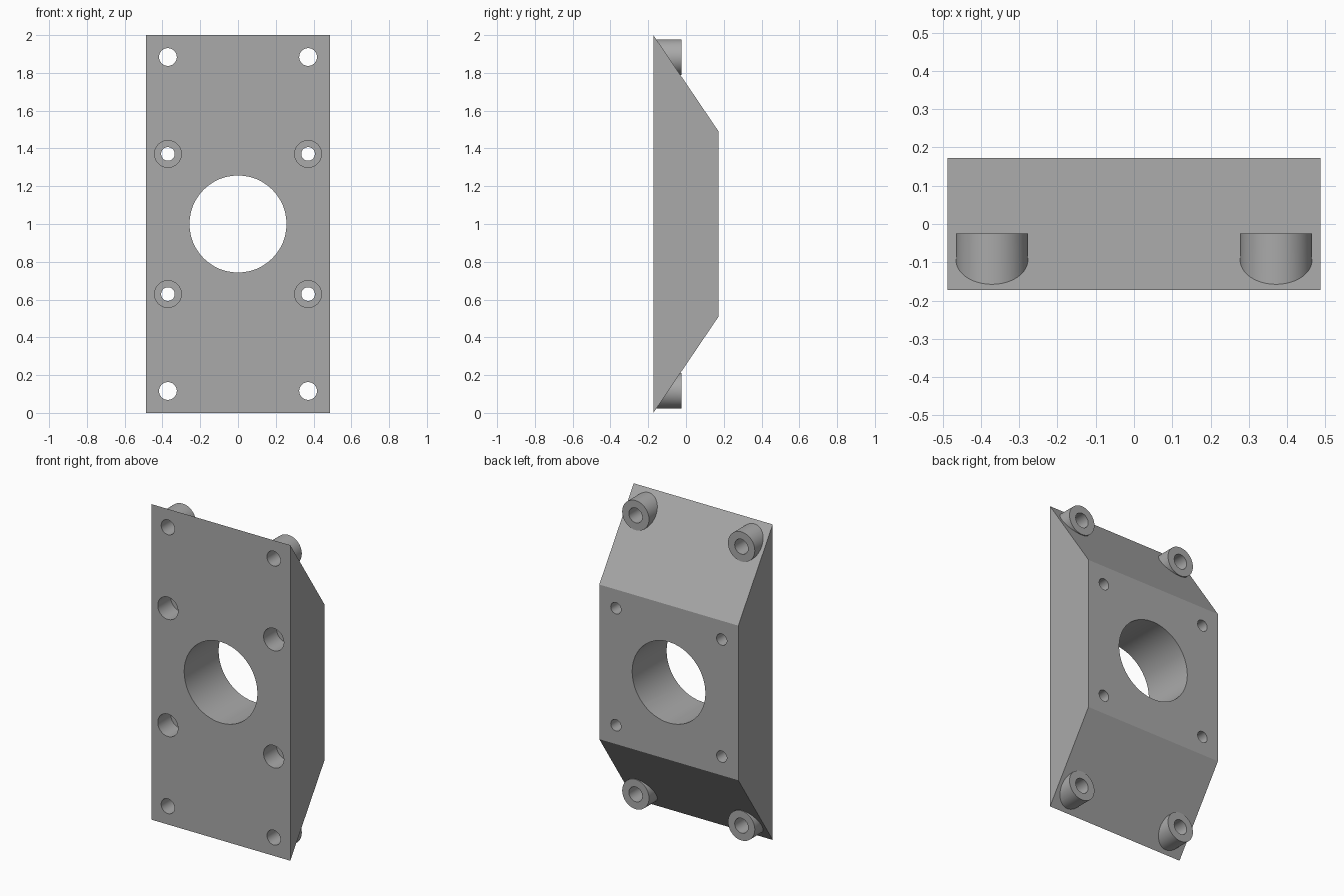
import bpy
import math

cube = bpy.data.objects.get("Cube")
if cube:
    bpy.data.objects.remove(cube, do_unlink=True)

# Overall dimensions
HALF_W = 0.4875
FRONT, BACK = -0.1725, 0.1725
HEIGHT = 2.0
BOLT_X = 0.371

grey = bpy.data.materials.new("plain_grey")
grey.use_nodes = True
colour = (0.4, 0.4, 0.4, 1)
grey.diffuse_color = colour
grey.node_tree.nodes["Principled BSDF"].inputs["Base Color"].default_value = colour


def cylinder(name, x, z, radius, y0, y1):
    """Cylinder running front to back between y0 and y1."""
    bpy.ops.mesh.primitive_cylinder_add(
        vertices=48, radius=radius, depth=y1 - y0,
        location=(x, (y0 + y1) / 2, z), rotation=(math.pi / 2, 0, 0))
    obj = bpy.context.object
    obj.name = name
    obj.data.materials.append(grey)
    return obj


def combine(target, tool, operation):
    """Apply a boolean and discard the tool object."""
    tool.hide_render = True
    mod = target.modifiers.new(tool.name, 'BOOLEAN')
    mod.operation = operation
    mod.solver = 'EXACT'
    mod.object = tool
    bpy.context.view_layer.objects.active = target
    bpy.ops.object.modifier_apply(modifier=mod.name)
    bpy.data.objects.remove(tool, do_unlink=True)


# Block: side profile extruded across the width
profile = [(FRONT, 0), (BACK, 0.51), (BACK, 1.49), (FRONT, HEIGHT)]
n = len(profile)
verts = [(x, y, z) for x in (-HALF_W, HALF_W) for y, z in profile]
faces = [tuple(range(n))[::-1], tuple(range(n, 2 * n))]
faces += [(i, (i + 1) % n, (i + 1) % n + n, i + n) for i in range(n)]
mesh = bpy.data.meshes.new("mounting_block")
mesh.from_pydata(verts, [], faces)
mesh.materials.append(grey)
block = bpy.data.objects.new("mounting_block", mesh)
bpy.context.collection.objects.link(block)

# Make sure the face normals point outwards
bpy.context.view_layer.objects.active = block
block.select_set(True)
bpy.ops.object.mode_set(mode='EDIT')
bpy.ops.mesh.select_all(action='SELECT')
bpy.ops.mesh.normals_make_consistent(inside=False)
bpy.ops.object.mode_set(mode='OBJECT')

# Round bosses on the sloped ends, each with a through hole
corners = [(sx * BOLT_X, sz) for sx in (-1, 1) for sz in (-1, 1)]
for x, side in corners:
    z = 1 + side * 0.884
    combine(block, cylinder("boss", x, z, 0.094, -0.166, -0.025), 'UNION')
for x, side in corners:
    z = 1 + side * 0.884
    combine(block, cylinder("boss_hole", x, z, 0.047, -0.3, 0.3), 'DIFFERENCE')

# Counterbored bolt holes around the centre
for x, side in corners:
    z = 1 + side * 0.371
    combine(block, cylinder("counterbore", x, z, 0.071, -0.3, FRONT + 0.13), 'DIFFERENCE')
    combine(block, cylinder("bolt_hole", x, z, 0.036, -0.3, 0.3), 'DIFFERENCE')

# Large central bore
combine(block, cylinder("centre_bore", 0, 1, 0.257, -0.3, 0.3), 'DIFFERENCE')

# Smooth round walls, crisp edges
bpy.ops.object.select_all(action='DESELECT')
block.select_set(True)
bpy.context.view_layer.objects.active = block
bpy.ops.object.shade_smooth_by_angle(angle=math.radians(25))
